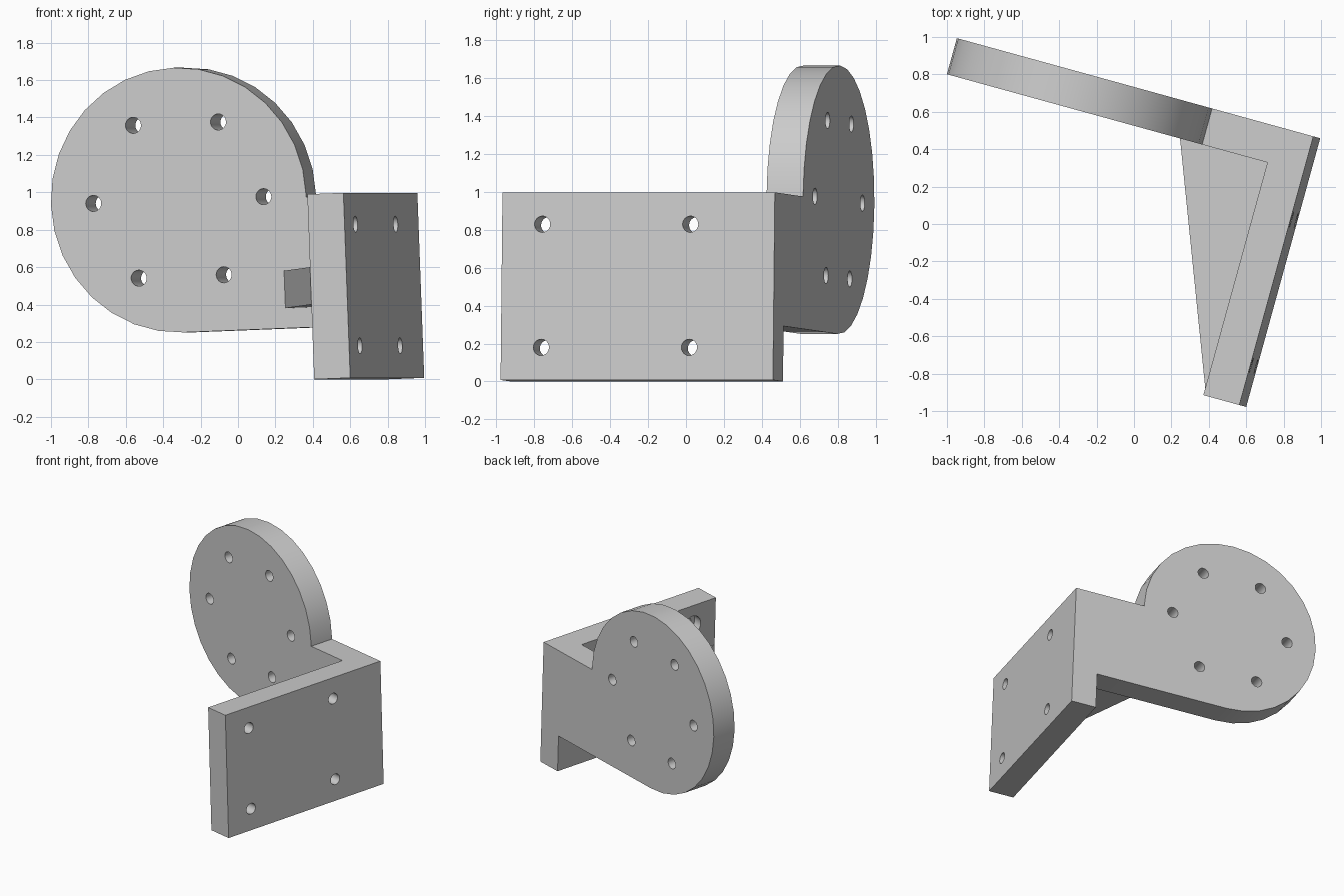
import bpy, bmesh
from math import radians, sin, cos, pi
from mathutils import Matrix, Vector

cube = bpy.data.objects.get("Cube")
if cube:
    bpy.data.objects.remove(cube, do_unlink=True)

grey = bpy.data.materials.new("plain grey")
grey.use_nodes = True
colour = (0.6, 0.6, 0.6, 1)
grey.diffuse_color = colour
grey.node_tree.nodes["Principled BSDF"].inputs["Base Color"].default_value = colour

T = 0.2           # material thickness
LENGTH = 1.49     # mounting plate length
HEIGHT = 0.99     # mounting plate height
DISC_U, DISC_W, DISC_R = -1.27, 1.0, 0.708
HOLE_R = 0.043


def prism(name, points, axis, start, end):
    """Extrude a flat outline along y (outline in xz) or z (outline in xy)."""
    mesh = bpy.data.meshes.new(name)
    bm = bmesh.new()
    place = (lambda a, b: (a, start, b)) if axis == "y" else (lambda a, b: (a, b, start))
    face = bm.faces.new([bm.verts.new(place(a, b)) for a, b in points])
    new = bmesh.ops.extrude_face_region(bm, geom=[face])["geom"]
    shift = Vector((0, end - start, 0) if axis == "y" else (0, 0, end - start))
    bmesh.ops.translate(bm, vec=shift, verts=[g for g in new if isinstance(g, bmesh.types.BMVert)])
    bmesh.ops.recalc_face_normals(bm, faces=bm.faces)
    bm.to_mesh(mesh)
    bm.free()
    mesh.materials.append(grey)
    obj = bpy.data.objects.new(name, mesh)
    bpy.context.collection.objects.link(obj)
    return obj


def cylinder(name, centre, radius, depth, axis):
    turn = Matrix.Rotation(pi / 2, 4, "Y" if axis == "x" else "X")
    mesh = bpy.data.meshes.new(name)
    bm = bmesh.new()
    bmesh.ops.create_cone(bm, cap_ends=True, segments=24, radius1=radius, radius2=radius,
                          depth=depth, matrix=Matrix.Translation(centre) @ turn)
    bm.to_mesh(mesh)
    bm.free()
    mesh.materials.append(grey)
    obj = bpy.data.objects.new(name, mesh)
    bpy.context.collection.objects.link(obj)
    return obj


def combine(target, other, operation):
    mod = target.modifiers.new(operation, "BOOLEAN")
    mod.operation, mod.solver, mod.object = operation, "EXACT", other
    bpy.context.view_layer.objects.active = target
    bpy.ops.object.modifier_apply(modifier=mod.name)
    bpy.data.objects.remove(other, do_unlink=True)


# Upright mounting plate
bracket = prism("angle_bracket", [(-T, 0), (0, 0), (0, LENGTH), (-T, LENGTH)], "z", 0, HEIGHT)

# Round flange with its arm reaching to the plate
arc = [(DISC_U + DISC_R * cos(a), DISC_W + DISC_R * sin(a))
       for a in (radians(270 - 270 * i / 24) for i in range(25))]
arm = [(DISC_U + DISC_R, HEIGHT), (0, HEIGHT), (0, DISC_W - DISC_R)]
combine(bracket, prism("flange", arc + arm, "y", LENGTH - T, LENGTH), "UNION")

# Triangular gusset in the inner corner
inner = LENGTH - T
gusset = prism("gusset", [(-T, 0), (-0.1, 0.1), (-0.1, inner + 0.1), (-0.7, inner + 0.1),
                          (-0.7, inner)], "z", 0.4, 0.6)
combine(bracket, gusset, "UNION")

# Ring of bolt holes in the flange
for i in range(6):
    a = i * pi / 3
    centre = (DISC_U + 0.472 * cos(a), inner + T / 2, DISC_W + 0.472 * sin(a))
    combine(bracket, cylinder("bolt_hole", centre, HOLE_R, 2 * T, "y"), "DIFFERENCE")

# Four screw holes in the plate, counterbored on the inner side
for v in (0.22, 1.03):
    for w in (0.172, 0.822):
        combine(bracket, cylinder("screw_hole", (-T / 2, v, w), HOLE_R, 2 * T, "x"), "DIFFERENCE")
        combine(bracket, cylinder("counterbore", (-T, v, w), 0.08, 0.14, "x"), "DIFFERENCE")

# Smooth the round walls, keep edges sharp, then set the slight turn and lean
bpy.ops.object.select_all(action="DESELECT")
bracket.select_set(True)
bpy.context.view_layer.objects.active = bracket
bpy.ops.object.shade_smooth_by_angle(angle=radians(30))
bracket.matrix_world = (Matrix.Translation((0.6, -0.978, 0.008))
                        @ Matrix.Rotation(radians(-15.4), 4, "Z")
                        @ Matrix.Rotation(radians(-2.2), 4, "Y"))
